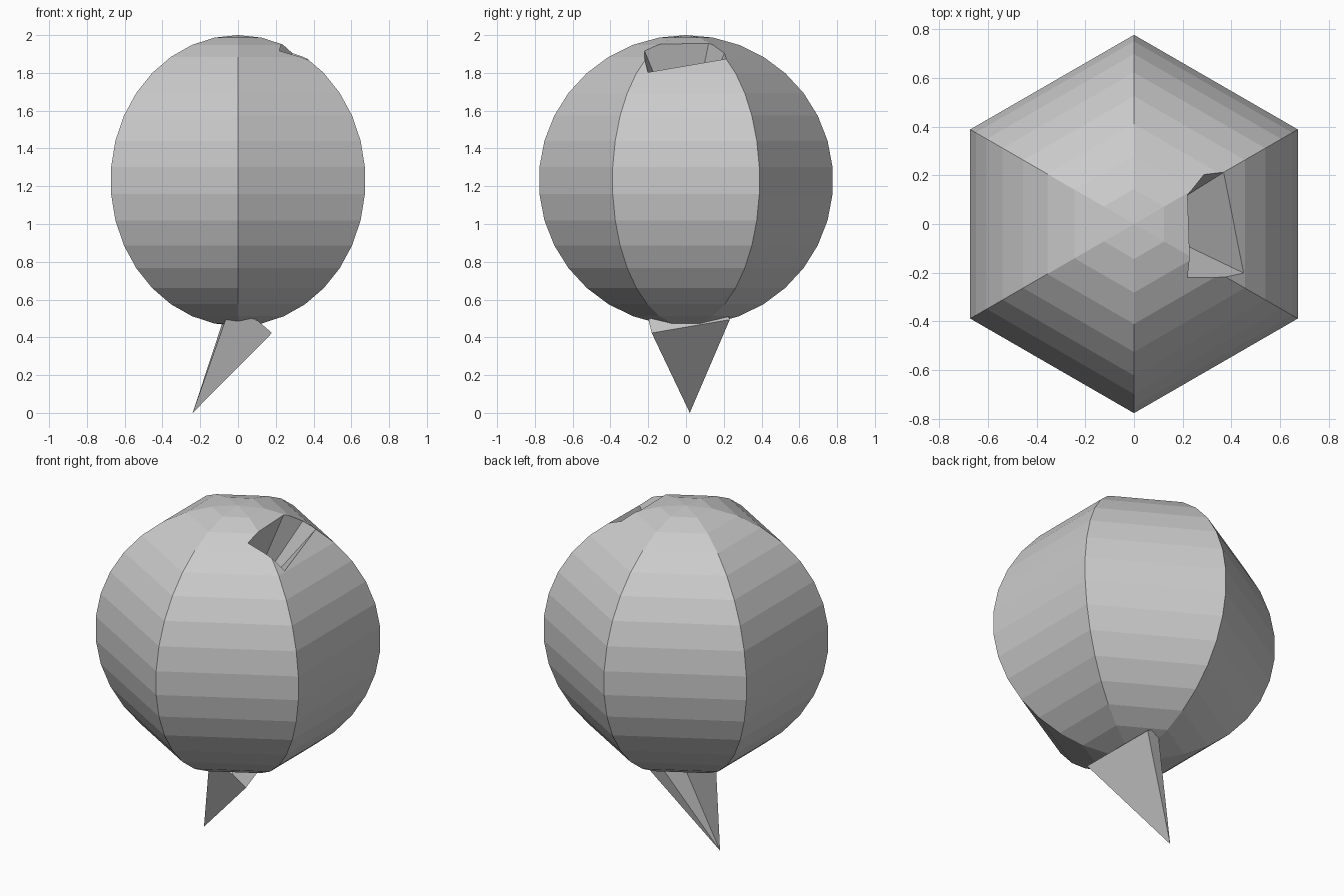
import bpy, bmesh, math, random
from mathutils import Vector, Matrix

if "Cube" in bpy.data.objects:
    bpy.data.objects.remove(bpy.data.objects["Cube"])

random.seed(4)
CENTRE = Vector((0, 0, 1.23))


def make_ball():
    """Six-sided ball with 17 bands, corners on the y axis."""
    bm = bmesh.new()
    bmesh.ops.create_uvsphere(bm, u_segments=6, v_segments=17, radius=0.77)
    v = max(bm.verts, key=lambda p: p.co.xy.length)
    turn = Matrix.Rotation(math.pi / 2 - math.atan2(v.co.y, v.co.x), 4, 'Z')
    k = 0.776 / v.co.xy.length
    bm.transform(Matrix.Translation(CENTRE) @ Matrix.Diagonal((k, k, 1, 1)) @ turn)
    return bm


def cut_cell(ball, seed, seeds):
    """Keep only the part of the ball nearest to the given seed."""
    bm = ball.copy()
    for other in sorted(seeds, key=lambda q: (q - seed).length):
        d = other - seed
        if d.length < 1e-6:
            continue
        mid = (seed + other) / 2
        sides = [(v.co - mid).dot(d) for v in bm.verts]
        if not sides or max(sides) < 1e-6:
            continue
        res = bmesh.ops.bisect_plane(bm, geom=bm.verts[:] + bm.edges[:] + bm.faces[:],
                                     dist=1e-6, plane_co=mid, plane_no=d, clear_outer=True)
        edges = [e for e in res['geom_cut']
                 if isinstance(e, bmesh.types.BMEdge) and len(e.link_faces) == 1]
        if len(edges) > 2:
            bmesh.ops.edgeloop_fill(bm, edges=edges)
    bmesh.ops.recalc_face_normals(bm, faces=bm.faces[:])
    return bm


def add_object(name, bm):
    me = bpy.data.meshes.new(name)
    bm.to_mesh(me)
    bm.free()
    ob = bpy.data.objects.new(name, me)
    bpy.context.collection.objects.link(ob)
    return ob


# Loose shard: a five-sided cone from an inner apex through its rim
apex = Vector((0.03, 0.0, 1.38))
rim = [Vector(p) for p in ((0.22, 0.12, 1.957), (0.22, -0.22, 1.918), (0.447, -0.20, 1.80),
                           (0.365, 0.21, 1.87), (0.29, 0.205, 1.91))]
shard_seed = apex.lerp(sum(rim, Vector()) / 5, 0.8)

# Mirroring its seed over each side makes the neighbouring seeds
seeds = [shard_seed]
for a, b in zip(rim, rim[1:] + rim[:1]):
    n = (a - apex).cross(b - apex).normalized()
    seeds.append(shard_seed - 2 * n * (shard_seed - apex).dot(n))


def clear_of_shard(q):
    return all((v - q).length > (v - shard_seed).length for v in rim + [apex])


# Large fragments all round
while len(seeds) < 55:
    d = Vector([random.gauss(0, 1) for _ in range(3)]).normalized()
    q = CENTRE + d * random.uniform(0.5, 0.72)
    if clear_of_shard(q) and min((q - s).length for s in seeds) > 0.17:
        seeds.append(q)
# Small fragments at the impact on the right side
while len(seeds) < 85:
    q = Vector((random.uniform(0.48, 0.64), random.gauss(0, 0.15), random.gauss(1.13, 0.2)))
    if clear_of_shard(q) and min((q - s).length for s in seeds) > 0.06:
        seeds.append(q)

ball = make_ball()
for i, s in enumerate(seeds):
    piece = cut_cell(ball, s, seeds)
    if not piece.faces:
        piece.free()
        continue
    if i == 0:
        shard = add_object("fallen_shard", piece)
        shard.location = (-0.27, 0.02, -1.38)
    else:
        add_object(f"ball_fragment_{i:02d}", piece)
ball.free()
